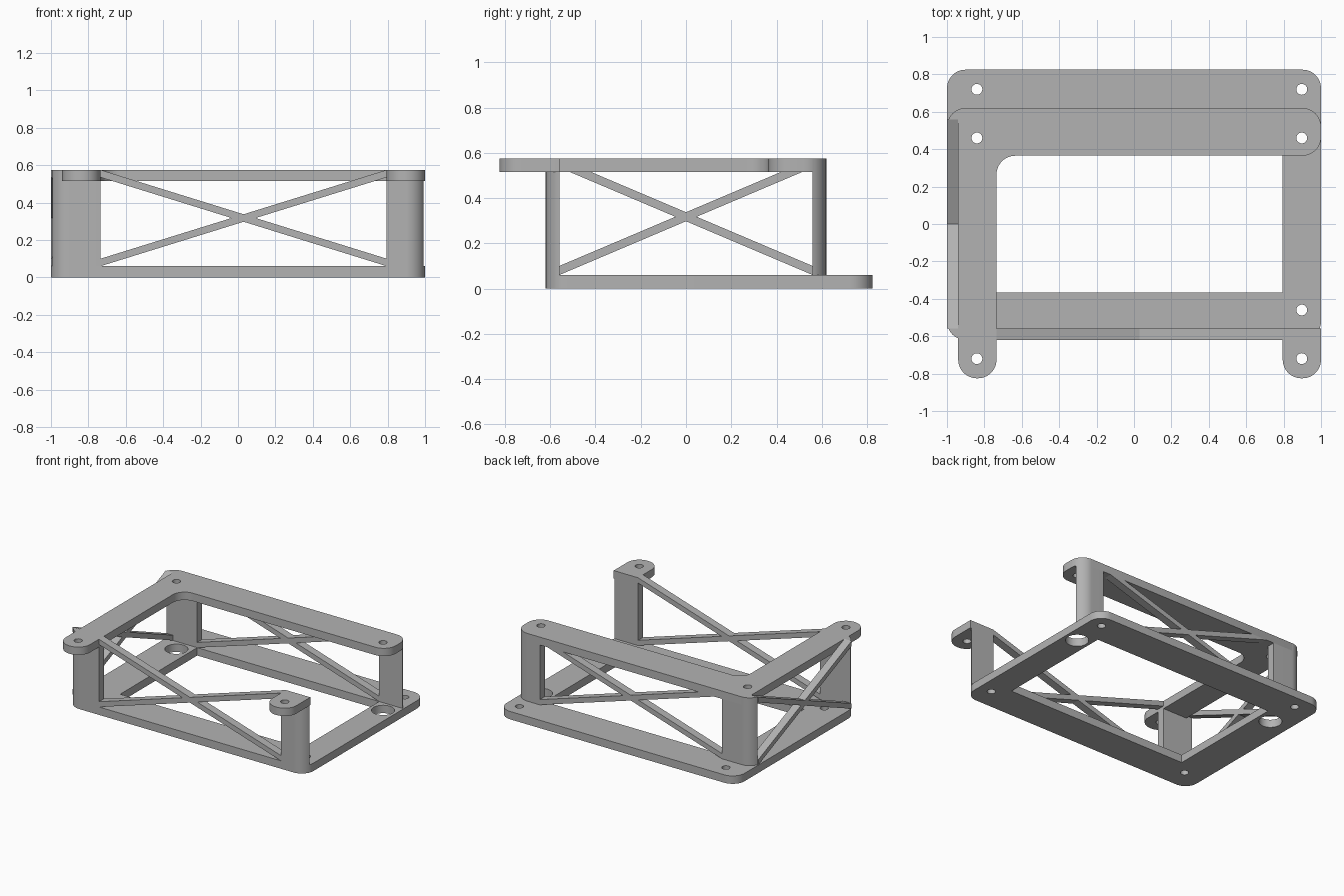
import bpy, bmesh, math
from mathutils import Vector

cube = bpy.data.objects.get("Cube")
if cube:
    bpy.data.objects.remove(cube, do_unlink=True)

grey = bpy.data.materials.new("plain_grey")
grey.use_nodes = True
grey.diffuse_color = (0.45, 0.45, 0.45, 1)
grey.node_tree.nodes["Principled BSDF"].inputs["Base Color"].default_value = (0.45, 0.45, 0.45, 1)

BASE_TOP, TOP_LOW, TOP = 0.06, 0.515, 0.575
LEFT, RIGHT = -0.735, 0.795          # inner edges of the side strips
HOLE_L, HOLE_R = -0.84, 0.897        # screw hole columns
OUT, IN = 0.62, 0.56                 # outer and inner wall planes
R = 0.1


def arc(cx, cy, r, a0, a1, n=12):
    return [(cx + r * math.cos(a0 + (a1 - a0) * i / n),
             cy + r * math.sin(a0 + (a1 - a0) * i / n)) for i in range(n + 1)]


def circle(x, y, r):
    return arc(x, y, r, 0, math.tau, 32)[:-1]


def rounded(corners):
    """Polygon from (x, y, radius) right-angle corners."""
    out = []
    for i, (x, y, r) in enumerate(corners):
        p = Vector((x, y))
        if r == 0:
            out.append((x, y))
            continue
        u = (Vector(corners[i - 1][:2]) - p).normalized()
        v = (Vector(corners[(i + 1) % len(corners)][:2]) - p).normalized()
        c = p + (u + v) * r
        for k in range(13):
            t = k / 12 * math.pi / 2
            out.append(tuple(c - v * r * math.cos(t) - u * r * math.sin(t)))
    return out


def prism(name, loops, low, high, rotation=(0, 0, 0)):
    """Fill closed loops (inner ones become holes) and extrude from low to high."""
    curve = bpy.data.curves.new(name, "CURVE")
    curve.dimensions = "2D"
    curve.fill_mode = "BOTH"
    curve.extrude = (high - low) / 2
    for loop in loops:
        spline = curve.splines.new("POLY")
        spline.points.add(len(loop) - 1)
        for point, (x, y) in zip(spline.points, loop):
            point.co = (x, y, 0, 1)
        spline.use_cyclic_u = True
    obj = bpy.data.objects.new(name, curve)
    bpy.context.collection.objects.link(obj)
    bpy.ops.object.select_all(action="DESELECT")
    obj.select_set(True)
    bpy.context.view_layer.objects.active = obj
    bpy.ops.object.convert(target="MESH")
    obj = bpy.context.object
    bm = bmesh.new()
    bm.from_mesh(obj.data)
    bmesh.ops.translate(bm, verts=bm.verts, vec=(0, 0, (low + high) / 2))
    bmesh.ops.remove_doubles(bm, verts=bm.verts, dist=1e-5)
    bmesh.ops.recalc_face_normals(bm, faces=bm.faces)
    bm.to_mesh(obj.data)
    bm.free()
    obj.rotation_euler = rotation
    obj.data.materials.clear()
    obj.data.materials.append(grey)
    bpy.ops.object.shade_smooth_by_angle(angle=math.radians(30))
    return obj


# Base frame with screw holes and larger access holes
base = [rounded([(-1, -OUT, R), (1, -OUT, R), (1, 0.825, R), (-1, 0.825, R)]),
        [(LEFT, -0.365), (RIGHT, -0.365), (RIGHT, IN), (LEFT, IN)]]
for x in (HOLE_L, HOLE_R):
    base += [circle(x, 0.72, 0.029), circle(x, -0.46, 0.029), circle(x, 0.46, 0.08)]
prism("base_frame", base, 0, BASE_TOP)

# L-shaped top frame with a rounded front tab
top = rounded([(-0.94, -0.825, R), (LEFT, -0.825, R), (LEFT, 0.365, R),
               (1, 0.365, R), (1, OUT, R), (-0.9, OUT, 0), (-0.94, 0.61, 0)])
prism("top_frame", [top, circle(HOLE_L, -0.72, 0.029), circle(HOLE_L, 0.46, 0.029),
                    circle(HOLE_R, 0.46, 0.029)], TOP_LOW, TOP)

# Separate front tab on the other side
tab = rounded([(RIGHT, -0.825, R), (1, -0.825, R), (1, -IN, 0), (RIGHT, -IN, 0)])
prism("front_tab", [tab, circle(HOLE_R, -0.72, 0.029)], TOP_LOW, TOP)

# Corner posts that follow the rounded outline
for sx, side, inner in ((-1, "right", LEFT), (1, "left", RIGHT)):
    for sy, end in ((-1, "front"), (1, "back")):
        edge = arc(1 - R, OUT - R, R, math.asin((IN - OUT + R) / R), math.pi / 2)
        outline = [(sx * x, sy * y) for x, y in edge]
        outline += [(inner, sy * OUT), (inner, sy * IN)]
        prism(f"{end}_{side}_post", [outline], 0, TOP)


# Crossed braces on three sides
def brace(name, a, b, low, high, rotation):
    w = 0.04
    for label, z0, z1 in (("rising", BASE_TOP, TOP - w), ("falling", TOP - w, BASE_TOP)):
        bar = [(a, z0), (b, z1), (b, z1 + w), (a, z0 + w)]
        prism(f"{name}_{label}_brace", [bar], low, high, rotation)


upright = math.pi / 2
brace("front", LEFT, RIGHT, IN, OUT, (upright, 0, 0))
brace("back", LEFT, RIGHT, -OUT, -IN, (upright, 0, 0))
brace("right", -IN, IN, -1, -0.94, (upright, 0, upright))
